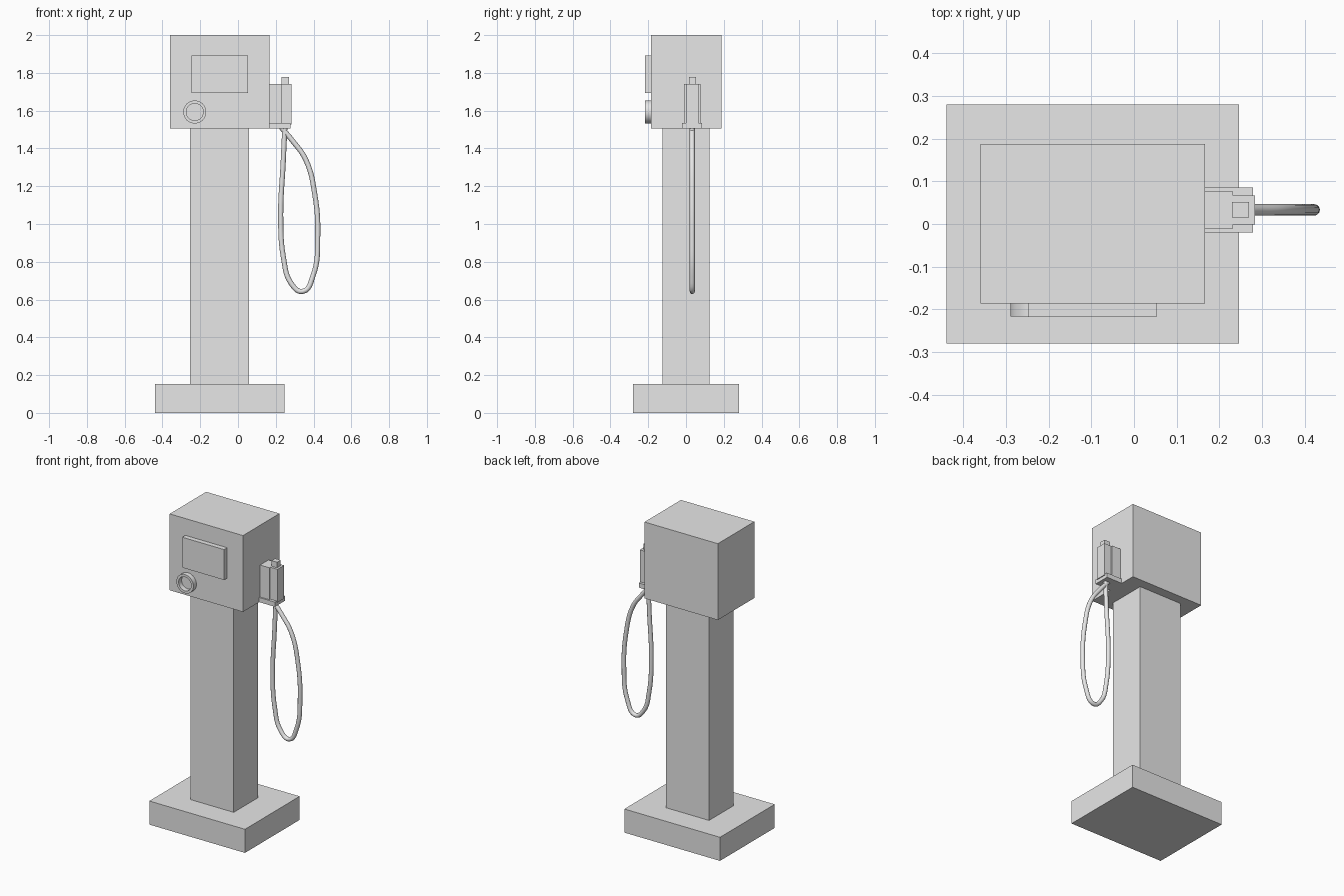
import bpy, bmesh, math

cube = bpy.data.objects.get("Cube")
if cube:
    bpy.data.objects.remove(cube, do_unlink=True)

# Single light grey finish
grey = bpy.data.materials.new("light_grey")
grey.use_nodes = True
grey.diffuse_color = (0.8, 0.8, 0.8, 1)
grey.node_tree.nodes["Principled BSDF"].inputs["Base Color"].default_value = grey.diffuse_color


def add_object(name, data):
    obj = bpy.data.objects.new(name, data)
    bpy.context.collection.objects.link(obj)
    data.materials.append(grey)
    return obj


def add_box(name, x, y, z):
    """Box spanning the given (low, high) range on each axis."""
    bm = bmesh.new()
    bmesh.ops.create_cube(bm, size=1)
    for v in bm.verts:
        v.co = [(lo + hi) / 2 + c * (hi - lo) for c, (lo, hi) in zip(v.co, (x, y, z))]
    mesh = bpy.data.meshes.new(name)
    bm.to_mesh(mesh)
    bm.free()
    return add_object(name, mesh)


def add_ring(name, cx, cz, outer, inner, front, back, sides=32):
    """Open tube along y with flat rims."""
    bm = bmesh.new()
    profile = [(outer, back), (outer, front), (inner, front), (inner, back)]
    loops = []
    for r, y in profile:
        loops.append([bm.verts.new((cx + r * math.cos(2 * math.pi * i / sides), y,
                                    cz + r * math.sin(2 * math.pi * i / sides)))
                      for i in range(sides)])
    for k in range(len(loops)):
        a, b = loops[k], loops[(k + 1) % len(loops)]
        for i in range(sides):
            j = (i + 1) % sides
            bm.faces.new((a[i], a[j], b[j], b[i]))
    bmesh.ops.recalc_face_normals(bm, faces=bm.faces)
    mesh = bpy.data.meshes.new(name)
    bm.to_mesh(mesh)
    bm.free()
    return add_object(name, mesh)


def smooth(obj):
    bpy.ops.object.select_all(action='DESELECT')
    obj.select_set(True)
    bpy.context.view_layer.objects.active = obj
    bpy.ops.object.shade_smooth_by_angle(angle=math.radians(40))


# Pedestal and cabinet
add_box("base", (-0.44, 0.246), (-0.28, 0.28), (0, 0.153))
add_box("column", (-0.253, 0.057), (-0.125, 0.125), (0.153, 1.505))
add_box("cabinet", (-0.36, 0.166), (-0.186, 0.188), (1.505, 2))

# Front fittings
add_box("screen", (-0.247, 0.053), (-0.218, -0.186), (1.694, 1.891))
smooth(add_ring("socket_ring", -0.229, 1.593, 0.061, 0.045, -0.217, -0.186))

# Connector holder on the side
add_box("holder_shelf", (0.166, 0.279), (-0.02, 0.085), (1.505, 1.535))
add_box("holder_back", (0.166, 0.232), (-0.011, 0.076), (1.535, 1.742))
add_box("connector_body", (0.232, 0.284), (-0.001, 0.067), (1.527, 1.742))
add_box("connector_tip", (0.23, 0.27), (0.015, 0.052), (1.742, 1.778))

# Hanging hose loop, swept along a smooth path
path = [(0.248, 1.515), (0.239, 1.32), (0.226, 1.05), (0.241, 0.82), (0.282, 0.685),
        (0.342, 0.643), (0.397, 0.725), (0.422, 0.94), (0.406, 1.16), (0.359, 1.34),
        (0.285, 1.445), (0.228, 1.512)]
curve = bpy.data.curves.new("hose", 'CURVE')
curve.dimensions = '3D'
curve.bevel_depth = 0.0135
curve.bevel_resolution = 4
curve.resolution_u = 6
curve.use_fill_caps = True
spline = curve.splines.new('BEZIER')
spline.bezier_points.add(len(path) - 1)
for point, (x, z) in zip(spline.bezier_points, path):
    point.co = (x, 0.033, z)
    point.handle_left_type = point.handle_right_type = 'AUTO'
hose = add_object("hose", curve)
bpy.ops.object.select_all(action='DESELECT')
hose.select_set(True)
bpy.context.view_layer.objects.active = hose
bpy.ops.object.convert(target='MESH')
smooth(bpy.context.view_layer.objects.active)
